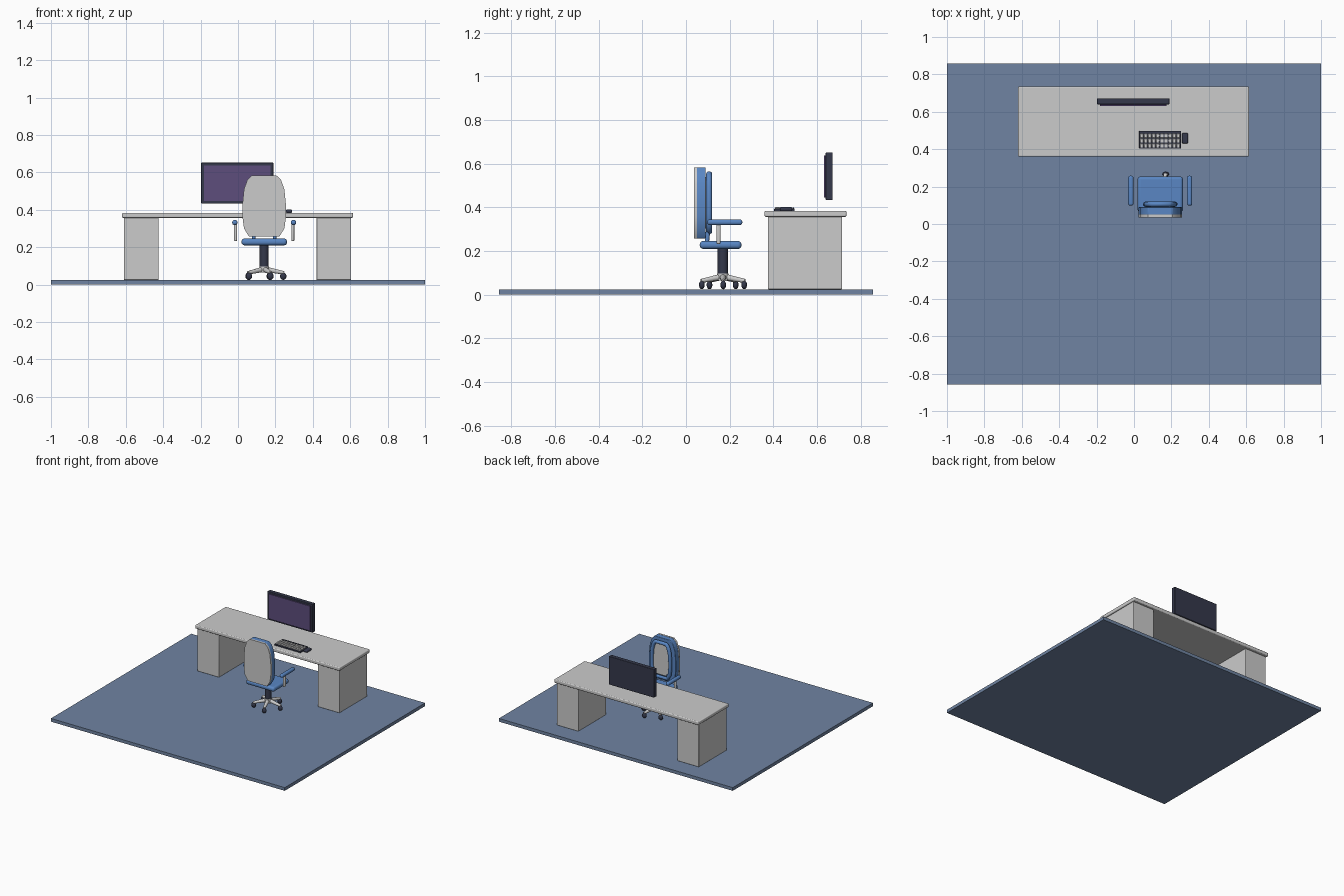
import bpy, math
from mathutils import Vector

if "Cube" in bpy.data.objects:
    bpy.data.objects.remove(bpy.data.objects["Cube"])


def material(name, r, g, b):
    m = bpy.data.materials.new(name)
    m.diffuse_color = (r, g, b, 1)
    m.use_nodes = True
    m.node_tree.nodes["Principled BSDF"].inputs["Base Color"].default_value = m.diffuse_color
    return m


FLOOR = material("floor_blue", 0.16, 0.23, 0.36)
BLUE = material("chair_blue", 0.10, 0.24, 0.55)
DARK = material("dark_plastic", 0.035, 0.04, 0.07)
PURPLE = material("screen_purple", 0.11, 0.075, 0.20)


def finish(ob, name, mat=None, bevel=0, segments=3, smooth=True):
    ob.name = name
    if mat:
        ob.data.materials.append(mat)
    bpy.ops.object.select_all(action='DESELECT')
    ob.select_set(True)
    bpy.context.view_layer.objects.active = ob
    if smooth:
        bpy.ops.object.shade_smooth_by_angle(angle=math.radians(35))
    if bevel:
        b = ob.modifiers.new("bevel", 'BEVEL')
        b.width, b.segments = bevel, segments
    return ob


def box(name, x, y, z, mat=None, bevel=0, segments=3):
    lo, hi = Vector((x[0], y[0], z[0])), Vector((x[1], y[1], z[1]))
    bpy.ops.mesh.primitive_cube_add(size=1, location=(lo + hi) / 2)
    ob = bpy.context.object
    ob.scale = hi - lo
    bpy.ops.object.transform_apply(location=False, rotation=False, scale=True)
    return finish(ob, name, mat, bevel, segments)


def rod(name, a, b, r1, r2, mat=None, sides=20):
    a, b = Vector(a), Vector(b)
    bpy.ops.mesh.primitive_cone_add(vertices=sides, radius1=r1, radius2=r2,
                                    depth=(b - a).length, location=(a + b) / 2)
    ob = bpy.context.object
    ob.rotation_euler = (b - a).to_track_quat('Z', 'Y').to_euler()
    return finish(ob, name, mat)


def ball(name, loc, size, mat, turn=0):
    bpy.ops.mesh.primitive_uv_sphere_add(segments=20, ring_count=12, radius=1, location=loc)
    ob = bpy.context.object
    ob.scale = size
    ob.rotation_euler.z = turn
    return finish(ob, name, mat)


def slab(name, half, y0, y1, mat=None, bevel=0):
    # mirrored half outline in x-z, extruded along y
    pts = [(CX + x, z) for x, z in half] + [(CX - x, z) for x, z in reversed(half)]
    n = len(pts)
    verts = [(x, y, z) for y in (y0, y1) for x, z in pts]
    faces = [tuple(range(n)), tuple(reversed(range(n, 2 * n)))]
    faces += [(i, i + n, (i + 1) % n + n, (i + 1) % n) for i in range(n)]
    me = bpy.data.meshes.new(name)
    me.from_pydata(verts, [], faces)
    ob = bpy.data.objects.new(name, me)
    bpy.context.collection.objects.link(ob)
    return finish(ob, name, mat, bevel)


# floor
box("floor", (-1, 1), (-0.857, 0.857), (0, 0.025), FLOOR)

# desk
box("desk_top", (-0.62, 0.615), (0.36, 0.735), (0.357, 0.384), None, 0.006)
box("left_pedestal", (-0.61, -0.425), (0.375, 0.715), (0.025, 0.358), None, 0.003)
box("right_pedestal", (0.42, 0.605), (0.375, 0.715), (0.025, 0.358), None, 0.003)

# monitor
box("monitor_body", (-0.197, 0.19), (0.64, 0.672), (0.433, 0.652), DARK, 0.004)
box("monitor_screen", (-0.182, 0.175), (0.632, 0.642), (0.446, 0.638), PURPLE)

# keyboard with rows of keys
box("keyboard_base", (0.028, 0.252), (0.404, 0.498), (0.383, 0.394), DARK, 0.002)
COLS, ROWS = 10, 3
for r in range(ROWS):
    for c in range(COLS):
        x, y = 0.032 + c * 0.0217, 0.408 + r * 0.0265
        box("key", (x, x + 0.018), (y, y + 0.022), (0.393, 0.401), None, 0.002, 1)
box("function_key_row", (0.032, 0.248), (0.489, 0.495), (0.393, 0.4), DARK)
box("mouse", (0.257, 0.29), (0.43, 0.487), (0.383, 0.402), DARK, 0.007)

# chair base
CX, CY = 0.14, 0.169
rod("chair_column", (CX, CY, 0.085), (CX, CY, 0.215), 0.024, 0.024, DARK, 24)
rod("base_hub", (CX, CY, 0.065), (CX, CY, 0.098), 0.028, 0.026)
for i in range(5):
    a = math.radians(73 + 72 * i)
    dx, dy = math.cos(a), math.sin(a)
    rod("base_leg", (CX, CY, 0.083), (CX + 0.106 * dx, CY + 0.106 * dy, 0.063), 0.015, 0.009)
    x, y = CX + 0.102 * dx, CY + 0.102 * dy
    ball("caster", (x, y, 0.045), (0.017, 0.013, 0.020), DARK)

# seat and arms
box("seat", (0.019, 0.262), (0.063, 0.254), (0.21, 0.246), BLUE, 0.016, 5)
for side in (-1, 1):
    x = CX + side * 0.157
    box("arm_pad", (x - 0.014, x + 0.014), (0.098, 0.258), (0.319, 0.345), BLUE, 0.011, 4)
    px = CX + side * 0.153
    box("arm_post", (px - 0.008, px + 0.008), (0.14, 0.158), (0.232, 0.325), None, 0.006)

# backrest: grey rear cover, blue shell, inner cushion and tube frame
HALF = [(0.082, 0.258), (0.108, 0.3), (0.116, 0.36), (0.116, 0.43),
        (0.108, 0.51), (0.09, 0.56), (0.065, 0.584)]
slab("back_cover", HALF, 0.036, 0.05)
slab("back_shell", HALF, 0.049, 0.09, BLUE, 0.004)


def inset(k):
    return [(x * k, 0.422 + (z - 0.422) * (k + 0.13)) for x, z in HALF]


slab("back_cushion", inset(0.6), 0.088, 0.103, None, 0.004)

curve = bpy.data.curves.new("back_frame", 'CURVE')
curve.dimensions = '3D'
curve.bevel_depth, curve.bevel_resolution = 0.014, 3
half = inset(0.68)
loop = [(CX + x, z) for x, z in half] + [(CX - x, z) for x, z in reversed(half)]
spline = curve.splines.new('POLY')
spline.points.add(len(loop) - 1)
spline.use_cyclic_u = True
for p, (x, z) in zip(spline.points, loop):
    p.co = (x, 0.106, z, 1)
frame = bpy.data.objects.new("back_frame", curve)
bpy.context.collection.objects.link(frame)
curve.materials.append(BLUE)

# posts joining the frame to the seat
for side in (-1, 1):
    x = CX + side * 0.056
    rod("back_post", (x, 0.095, 0.235), (x, 0.104, 0.32), 0.010, 0.010, BLUE)
